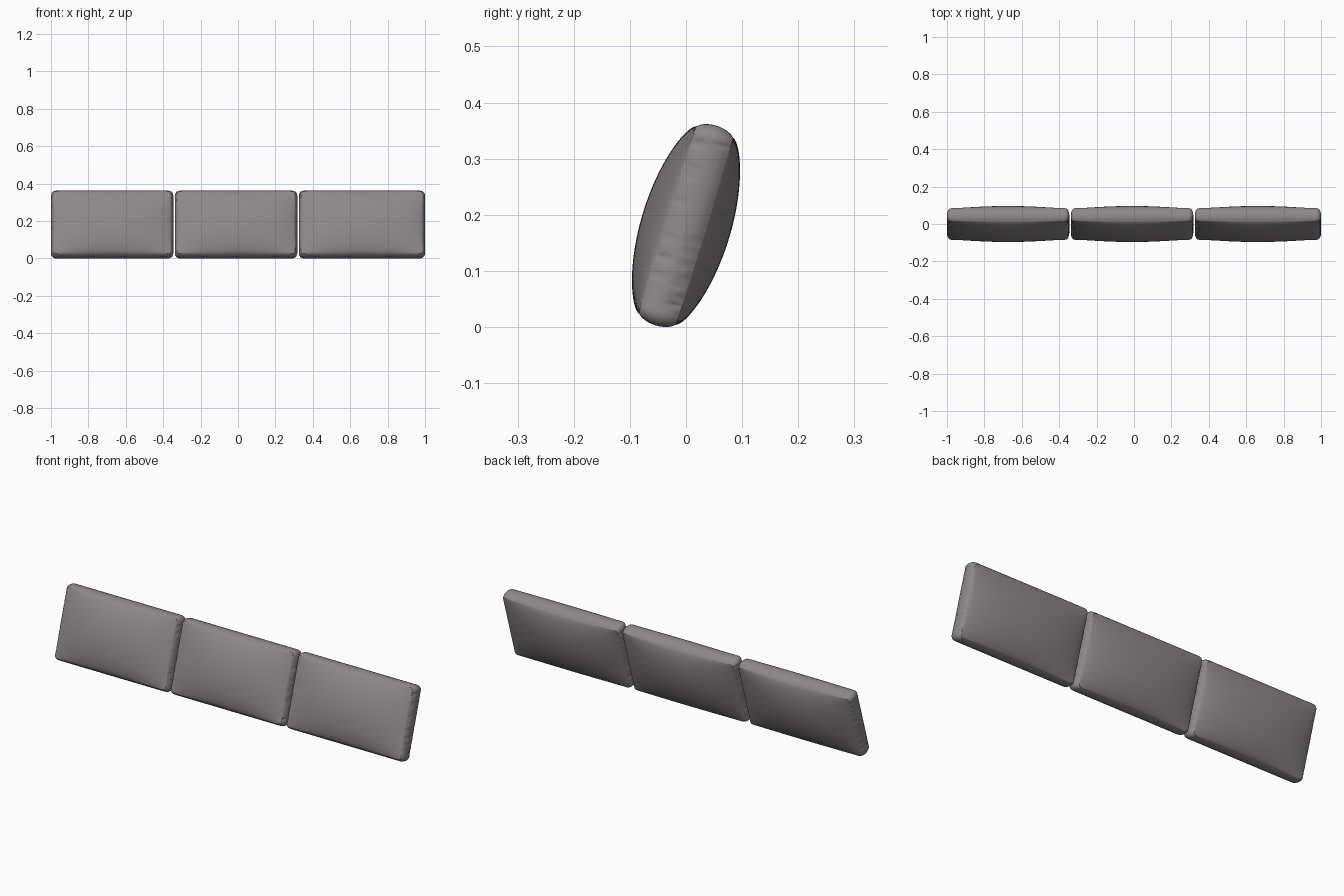
import bpy, bmesh, math, random
from mathutils import Vector, Matrix

if "Cube" in bpy.data.objects:
    bpy.data.objects.remove(bpy.data.objects["Cube"])

random.seed(4)
fabric = bpy.data.materials.new("warm_grey_fabric")
fabric.diffuse_color = (0.27, 0.245, 0.25, 1)
fabric.use_nodes = True
fabric.node_tree.nodes["Principled BSDF"].inputs["Base Color"].default_value = fabric.diffuse_color

HL = 0.174      # half length of the panel seam, up the cushion
HN = 0.035      # half width of the side band
PUFF = 0.045    # how far each panel swells
BAND = 0.012    # how far the side band swells
R = 0.014       # corner radius
TILT = math.radians(17)


def spaced(n):
    # values from -1 to 1, denser towards the seams
    return [math.sin(math.pi * (i / n - 0.5)) for i in range(n + 1)]


def outline(x, t, hx):
    # round the rectangle corners; return position and outward direction
    ix = max(-hx + R, min(hx - R, x))
    it = max(-HL + R, min(HL - R, t))
    d = Vector((x - ix, t - it))
    if d.length > 1e-9:
        d *= max(abs(d.x), abs(d.y)) / d.length
        return Vector((ix, it)) + d, d.normalized()
    return Vector((x, t)), Vector((0, 0))


def cushion(name, x0, x1):
    hx = (x1 - x0) / 2 - BAND
    bm = bmesh.new()
    ts, xs = spaced(72), spaced(72)
    ns = [i / 5 - 1 for i in range(11)]
    creases = [(random.uniform(-0.16, 0.16), s, e) for s in (-1, 1) for e in (-1, 1) for _ in range(9)]

    def patch(us, vs, place):
        grid = [[bm.verts.new(place(u, v)) for v in vs] for u in us]
        for i in range(len(us) - 1):
            for j in range(len(vs) - 1):
                bm.faces.new((grid[i][j], grid[i + 1][j], grid[i + 1][j + 1], grid[i][j + 1]))

    def panel(side):
        def place(u, v):
            p, _ = outline(u * hx, v * HL, hx)
            swell = (max(0, 1 - u * u) * max(0, 1 - v * v)) ** 0.68
            return (p.x, side * (HN + PUFF * swell), p.y)
        return place

    def band(x, t, n):
        p, d = outline(x, t, hx)
        swell = BAND * (1 - n * n) ** 0.75
        if abs(d.x) > 0.9:      # little gathers along the end seams
            for t0, s, e in creases:
                if e * d.x > 0:
                    reach = max(0, 1 - abs(n - s * 0.65) / 0.6)
                    swell -= 0.004 * reach * math.exp(-((t - t0) / 0.004) ** 2)
        p = p + d * max(0, swell)
        return (p.x, n * HN, p.y)

    # swollen front and back panels
    patch(xs, ts, panel(-1))
    patch(xs, ts, panel(1))
    # side band: two ends, top and bottom
    for s in (-1, 1):
        patch(ts, ns, lambda u, n: band(s * hx, u * HL, n))
        patch(xs, ns, lambda u, n: band(u * hx, s * HL, n))
    bmesh.ops.remove_doubles(bm, verts=bm.verts, dist=1e-5)
    bmesh.ops.recalc_face_normals(bm, faces=bm.faces)
    for f in bm.faces:
        f.smooth = True
    # sharp seams where panels meet the band
    for e in bm.edges:
        if all(abs(abs(v.co.y) - HN) < 1e-6 for v in e.verts):
            e.smooth = False
    # lean back and stand in place
    bm.transform(Matrix.Translation(((x0 + x1) / 2, 0, 0)) @ Matrix.Rotation(-TILT, 4, 'X'))
    low = min(v.co.z for v in bm.verts)
    bm.transform(Matrix.Translation((0, 0, -low)))
    me = bpy.data.meshes.new(name)
    bm.to_mesh(me)
    bm.free()
    me.materials.append(fabric)
    bpy.context.collection.objects.link(bpy.data.objects.new(name, me))


cushion("left_back_cushion", -1.0, -0.346)
cushion("middle_back_cushion", -0.338, 0.317)
cushion("right_back_cushion", 0.325, 1.0)
